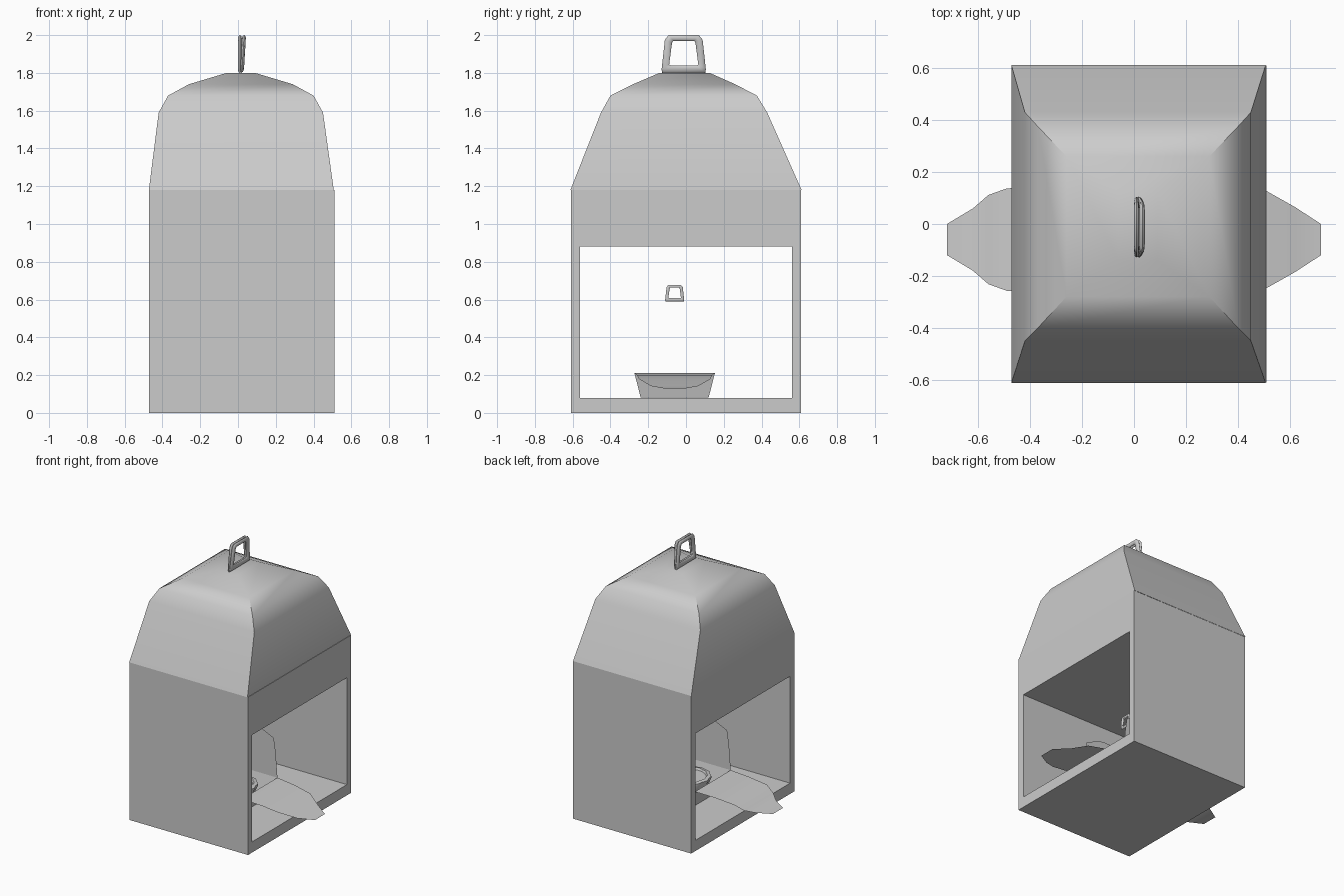
import bpy, bmesh, math

if "Cube" in bpy.data.objects:
    bpy.data.objects.remove(bpy.data.objects["Cube"])


def finish(name, bm, smooth=None):
    bmesh.ops.recalc_face_normals(bm, faces=bm.faces[:])
    mesh = bpy.data.meshes.new(name)
    bm.to_mesh(mesh)
    bm.free()
    ob = bpy.data.objects.new(name, mesh)
    bpy.context.collection.objects.link(ob)
    if smooth:
        bpy.ops.object.select_all(action='DESELECT')
        ob.select_set(True)
        bpy.context.view_layer.objects.active = ob
        bpy.ops.object.shade_smooth_by_angle(angle=math.radians(smooth))
    return ob


def loft(name, rings, closed_ring=True, caps=(), loop=False, smooth=None):
    """Skin a list of vertex rings with quads."""
    bm = bmesh.new()
    rows = [[bm.verts.new(p) for p in r] for r in rings]
    n = len(rows[0])
    for i in range(len(rows) if loop else len(rows) - 1):
        a, b = rows[i], rows[(i + 1) % len(rows)]
        for j in range(n if closed_ring else n - 1):
            k = (j + 1) % n
            bm.faces.new((a[j], a[k], b[k], b[j]))
    for c in caps:
        bm.faces.new(rows[c])
    return finish(name, bm, smooth)


def rect(x0, x1, y0, y1, z):
    return [(x0, y0, z), (x1, y0, z), (x1, y1, z), (x0, y1, z)]


# Body: a frame open along x
def opening(x, y0, y1, z0, z1):
    return [(x, y0, z0), (x, y1, z0), (x, y1, z1), (x, y0, z1)]


outer, inner = (-0.61, 0.61, 0, 1.18), (-0.56, 0.56, 0.08, 0.88)
loft("box_body", [opening(-0.47, *outer), opening(0.51, *outer),
                  opening(0.51, *inner), opening(-0.47, *inner)], loop=True)

# Roof: four curved panels meeting at the hips
loft("roof", [rect(-0.472, 0.507, -0.612, 0.612, 1.18),
              rect(-0.42, 0.45, -0.45, 0.43, 1.59),
              rect(-0.37, 0.40, -0.40, 0.375, 1.68),
              rect(-0.26, 0.29, -0.28, 0.26, 1.74),
              rect(-0.06, 0.09, -0.14, 0.125, 1.80)], caps=(-1,), smooth=38)


# Handles: flat rounded band swept round a trapezoid loop
def handle(name, x, y, z, s, lean=0.0):
    out = [(-0.115, 0), (0.115, 0), (0.117, 0.02), (0.10, 0.175), (0.08, 0.2),
           (-0.08, 0.2), (-0.10, 0.175), (-0.117, 0.02)]
    inn = [(-0.07, 0.04), (0.07, 0.04), (0.077, 0.045), (0.062, 0.16), (0.055, 0.17),
           (-0.055, 0.17), (-0.062, 0.16), (-0.077, 0.045)]
    rings = []
    for o, i in zip(out, inn):
        ring = []
        for k in range(8):
            a = k * math.tau / 8
            t = 0.5 + 0.5 * math.cos(a)
            py, pz = (i[n] + (o[n] - i[n]) * t for n in (0, 1))
            ring.append((x + s * (0.010 * math.sin(a) + lean * (pz / 0.2) ** 0.5),
                         y + s * py, z + s * pz))
        rings.append(ring)
    loft(name, rings, loop=True, smooth=50)


for tag, cx, cy, cz, s in (("roof", 0.01, -0.012, 1.80, 1.0), ("inner", 0.016, -0.06, 0.59, 0.43)):
    handle(tag + "_handle_left", cx, cy, cz, s)
    handle(tag + "_handle_right", cx + 0.006 * s, cy, cz, s, 0.016)

# Small open box inside, flaring to its rim
CX, CY = 0.02, -0.06
loft("small_box", [rect(CX - 0.17, CX + 0.17, CY - 0.18, CY + 0.18, 0.082),
                   rect(CX - 0.20, CX + 0.20, CY - 0.213, CY + 0.213, 0.21)], caps=(0,))

# Lowered side flaps (+x and -x): offset from hinge, half width, height
flaps = {
    1: [(0, .212, .21), (.15, .20, .20), (.29, .187, .178), (.40, .125, .142), (.50, .06, .13)],
    -1: [(0, .212, .21), (.15, .205, .205), (.31, .197, .19), (.38, .172, .155),
         (.44, .12, .135), (.54, .06, .13)],
}
for side, prof in flaps.items():
    rings = [[(CX + side * (0.20 + d), CY - w, z), (CX + side * (0.20 + d), CY + w, z)]
             for d, w, z in prof]
    loft("lowered_flap_" + ("right" if side > 0 else "left"), rings, False, smooth=40)

# Upright flaps (+y and -y): half width, height
upright = [(.20, .21), (.185, .40), (.17, .50), (.08, .54), (.03, .555)]
for side, tag in ((1, "back"), (-1, "front")):
    y = CY + side * 0.212
    loft("upright_flap_" + tag, [[(CX - w, y, z), (CX + w, y, z)] for w, z in upright], False)

# Scalloped round filling in the small box: radius, height
rings = []
for r, z in ((.11, .085), (.15, .185), (.15, .20), (.125, .205), (.118, .19), (.02, .19)):
    ring = []
    for k in range(48):
        a = k * math.tau / 48
        q = r * (1 + (0.03 * math.cos(12 * a) if r > .12 else 0))
        ring.append((CX + q * math.cos(a), CY + q * math.sin(a), z))
    rings.append(ring)
loft("round_filling", rings, caps=(0, -1), smooth=40)
